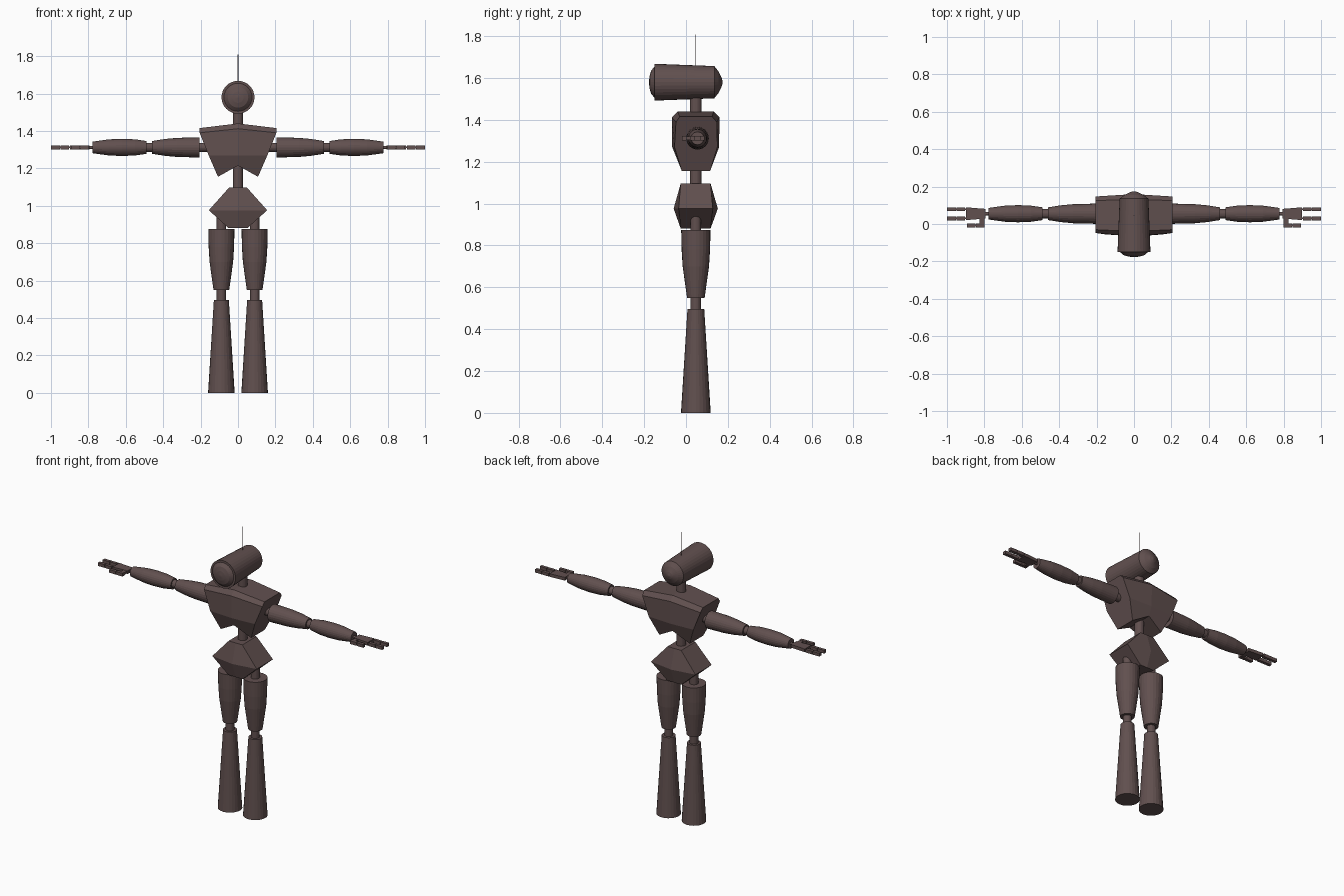
import bpy, bmesh, math
from mathutils import Vector

if "Cube" in bpy.data.objects:
    bpy.data.objects.remove(bpy.data.objects["Cube"])

CY = 0.047      # depth of the spine and leg axis
ARM_Y, ARM_Z = 0.055, 1.312
HIP_X = 0.089

metal = bpy.data.materials.new("dark_brown_metal")
metal.diffuse_color = (0.12, 0.08, 0.078, 1)
metal.use_nodes = True
metal.node_tree.nodes["Principled BSDF"].inputs["Base Color"].default_value = metal.diffuse_color


def finish(name, bm):
    bmesh.ops.remove_doubles(bm, verts=bm.verts, dist=1e-5)
    bmesh.ops.recalc_face_normals(bm, faces=bm.faces)
    me = bpy.data.meshes.new(name)
    bm.to_mesh(me)
    bm.free()
    me.materials.append(metal)
    ob = bpy.data.objects.new(name, me)
    bpy.context.collection.objects.link(ob)
    return ob


def loft(name, rings):
    """Bridge closed rings of equal length and cap both ends."""
    bm = bmesh.new()
    vs = [[bm.verts.new(p) for p in ring] for ring in rings]
    n = len(vs[0])
    for a, b in zip(vs, vs[1:]):
        for i in range(n):
            j = (i + 1) % n
            bm.faces.new((a[i], a[j], b[j], b[i]))
    bm.faces.new(vs[0])
    bm.faces.new(vs[-1])
    return finish(name, bm)


def lathe(name, origin, axis, profile, sides=24):
    """Turned part: profile holds (distance along axis, radius)."""
    d = Vector(axis)
    u = d.orthogonal().normalized()
    w = d.cross(u)
    rings = []
    for t, r in profile:
        rings.append([Vector(origin) + d * t
                      + (u * math.cos(a) + w * math.sin(a)) * r
                      for a in (2 * math.pi * i / sides for i in range(sides))])
    return loft(name, rings)


def box(name, x0, x1, y0, y1, h, s):
    """Flat hand part between x0 and x1, on side s."""
    rings = [[(s * x, y, ARM_Z + z) for y, z in
              ((y0, -h), (y1, -h), (y1, h), (y0, h))] for x in (x0, x1)]
    return loft(name, rings)


# Head with front lens and rear cap
lathe("head", (0, 0, 1.58), (0, 1, 0),
      [(-0.177, 0.004), (-0.174, 0.03), (-0.167, 0.055), (-0.15, 0.075),
       (-0.15, 0.088), (0.135, 0.077), (0.155, 0.052), (0.17, 0.022),
       (0.175, 0.004)], 32)
lathe("antenna", (0, CY, 0), (0, 0, 1), [(1.64, 0.002), (1.808, 0.002)], 6)
lathe("neck", (0, CY, 0), (0, 0, 1), [(1.40, 0.028), (1.53, 0.028)], 20)
lathe("spine", (0, CY, 0), (0, 0, 1), [(1.06, 0.028), (1.25, 0.028)], 20)

# Chest: ridged centre section, sides tapering down to two points
centre = [(0, y, z) for y, z in
          ((-0.04, 1.44), (-0.068, 1.412), (-0.066, 1.27), (-0.04, 1.215),
           (0.135, 1.215), (0.158, 1.27), (0.16, 1.412), (0.132, 1.44))]
side = [(0.207, -0.03, 1.415), (0.205, -0.048, 1.39), (0.157, -0.055, 1.27),
        (0.107, -0.02, 1.155), (0.107, 0.115, 1.155), (0.157, 0.15, 1.27),
        (0.205, 0.147, 1.39), (0.207, 0.125, 1.415)]
loft("chest", [[(-x, y, z) for x, y, z in side], centre, side])

# Pelvis: wide in the middle, with a pointed front and back
def pelvis_ring(x, y0, y1, bulge, z):
    return [(-x, y0, z), (0, y0 - bulge, z), (x, y0, z),
            (x, y1, z), (0, y1 + bulge, z), (-x, y1, z)]

loft("pelvis", [pelvis_ring(0.05, -0.025, 0.117, 0, 0.88),
                pelvis_ring(0.156, -0.035, 0.128, 0.024, 0.976),
                pelvis_ring(0.048, -0.025, 0.117, 0, 1.097)])

for s, tag in ((-1, "left"), (1, "right")):
    # Leg
    leg = (s * HIP_X, CY, 0)
    up = (0, 0, 1)
    lathe("hip_joint_" + tag, leg, up, [(0.85, 0.026), (0.945, 0.026)], 20)
    lathe("thigh_" + tag, leg, up,
          [(0.55, 0.042), (0.70, 0.063), (0.78, 0.068), (0.875, 0.07)])
    lathe("knee_" + tag, leg, up, [(0.47, 0.025), (0.57, 0.025)], 20)
    lathe("shin_" + tag, leg, up, [(0, 0.071), (0.497, 0.04)])

    # Arm
    arm = (0, ARM_Y, ARM_Z)
    out = (s, 0, 0)
    lathe("shoulder_" + tag, arm, out, [(0.12, 0.025), (0.23, 0.025)], 20)
    lathe("upper_arm_" + tag, arm, out,
          [(0.207, 0.054), (0.325, 0.051), (0.39, 0.045), (0.46, 0.034)])
    lathe("elbow_" + tag, arm, out, [(0.44, 0.025), (0.51, 0.025)], 20)
    lathe("forearm_" + tag, arm, out,
          [(0.488, 0.034), (0.55, 0.043), (0.62, 0.046), (0.69, 0.043),
           (0.777, 0.031)])

    # Hand: wrist, palm, two fingers and a thumb
    lathe("wrist_" + tag, arm, out, [(0.76, 0.009), (0.84, 0.009)], 12)
    loft("palm_" + tag, [[(s * x, ARM_Y + y, ARM_Z + z) for y, z in
                          ((-w, -0.01), (w, -0.01), (w, 0.01), (-w, 0.01))]
                         for x, w in ((0.795, 0.026), (0.897, 0.034))])
    for i, y in enumerate((0.03, 0.079)):
        box(f"finger_pin_{i}_{tag}", 0.89, 0.99, y - 0.004, y + 0.004, 0.004, s)
        for j, x in enumerate((0.903, 0.953)):
            box(f"finger_{i}_{j}_{tag}", x, x + 0.047,
                y - 0.01, y + 0.01, 0.01, s)
    box("thumb_base_" + tag, 0.80, 0.825, -0.015, 0.035, 0.008, s)
    for j, x in enumerate((0.80, 0.848)):
        box(f"thumb_{j}_{tag}", x, x + 0.045, -0.018, 0.002, 0.01, s)
    box("thumb_pin_" + tag, 0.82, 0.87, -0.012, -0.004, 0.004, s)
